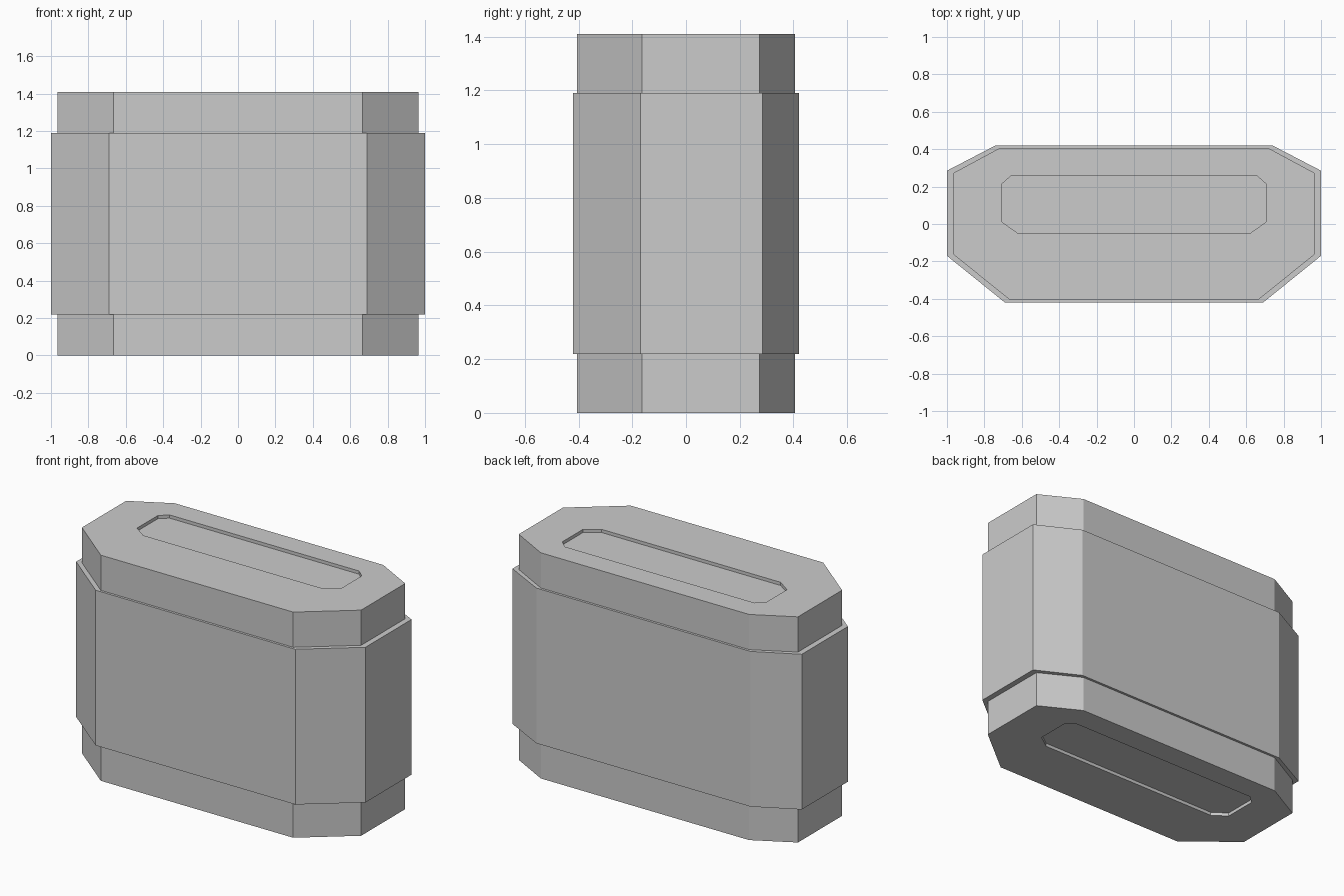
import bpy
import bmesh

cube = bpy.data.objects.get("Cube")
if cube:
    bpy.data.objects.remove(cube, do_unlink=True)

grey = bpy.data.materials.new("plain grey")
grey.use_nodes = True
GREY = (0.6, 0.6, 0.6, 1.0)
grey.diffuse_color = GREY
grey.node_tree.nodes["Principled BSDF"].inputs["Base Color"].default_value = GREY


def outline(half):
    """Mirror the left half of an outline across x to make a closed octagon."""
    return half + [(-x, y) for x, y in reversed(half)]


# Octagonal outlines, listed front to back on the left side
BAND = outline([(0.69, -0.42), (1.0, -0.17), (1.0, 0.285), (0.74, 0.42)])
NECK = outline([(0.665, -0.405), (0.965, -0.163), (0.965, 0.273), (0.72, 0.405)])
SLOT = outline([(0.62, -0.05), (0.705, 0.01), (0.705, 0.215), (0.655, 0.26)])

HEIGHT, LOW, HIGH, DEPTH = 1.41, 0.22, 1.19, 0.02


def loft(name, rings, close_first=False, close_last=False):
    """Join a stack of (outline, z) rings with flat quads."""
    bm = bmesh.new()
    loops = [[bm.verts.new((x, y, z)) for x, y in shape] for shape, z in rings]
    for a, b in zip(loops, loops[1:]):
        n = len(a)
        for i in range(n):
            j = (i + 1) % n
            bm.faces.new((a[i], a[j], b[j], b[i]))
    if close_first:
        bm.faces.new(reversed(loops[0]))
    if close_last:
        bm.faces.new(loops[-1])
    mesh = bpy.data.meshes.new(name)
    bm.to_mesh(mesh)
    bm.free()
    mesh.materials.append(grey)
    obj = bpy.data.objects.new(name, mesh)
    bpy.context.collection.objects.link(obj)
    return obj


# Lower neck with the shallow slot in its underside
loft("bottom_cap", [(SLOT, DEPTH), (SLOT, 0), (NECK, 0), (NECK, LOW)], close_first=True)

# Wide middle band with its narrow ledges
loft("main_body", [(NECK, LOW), (BAND, LOW), (BAND, HIGH), (NECK, HIGH)])

# Upper neck with the shallow slot in its top
loft("top_cap", [(NECK, HIGH), (NECK, HEIGHT), (SLOT, HEIGHT), (SLOT, HEIGHT - DEPTH)],
     close_last=True)
